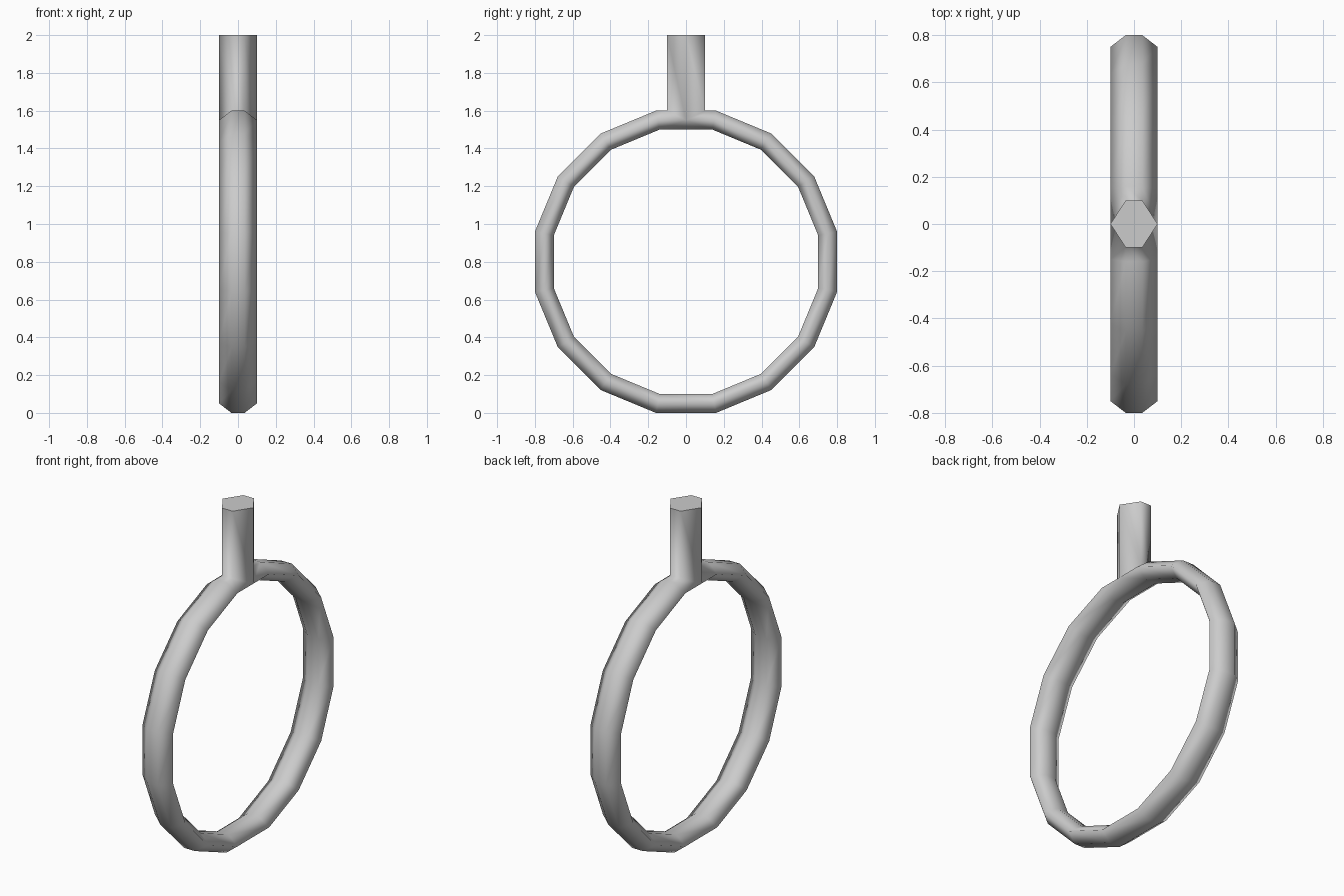
import bpy, bmesh
from math import sin, cos, pi

if "Cube" in bpy.data.objects:
    bpy.data.objects.remove(bpy.data.objects["Cube"])

SEG = 16            # sides of the ring
CENTRE_Z = 0.8
# hexagonal section of the ring: (x, apothem), starting on the outer face
SECTION = [(-0.035, 0.8), (0.035, 0.8), (0.1, 0.75),
           (0.035, 0.7), (-0.035, 0.7), (-0.1, 0.75)]

bm = bmesh.new()

# ring: section swept round the x axis, flat side at top and bottom
rings = []
for i in range(SEG):
    a = (i + 0.5) * 2 * pi / SEG
    rings.append([bm.verts.new((x, r / cos(pi / SEG) * sin(a),
                                CENTRE_Z + r / cos(pi / SEG) * cos(a)))
                  for x, r in SECTION])
for i in range(SEG - 1):
    for k in range(6):
        n = (k + 1) % 6
        bm.faces.new((rings[i][k], rings[i][n], rings[i + 1][n], rings[i + 1][k]))

# handle: hexagon growing out of the top segment of the ring
HEX = [(-0.035, 0.1, 1.6), (0.035, 0.1, 1.6), (0.1, 0, 1.55),
       (0.035, -0.1, 1.6), (-0.035, -0.1, 1.6), (-0.1, 0, 1.55)]
base = [bm.verts.new(p) for p in HEX]
top = [bm.verts.new((x, y, 2.0)) for x, y, z in HEX]
for k in range(6):
    n = (k + 1) % 6
    bm.faces.new((base[k], base[n], top[n], top[k]))
cap = bm.faces.new(top)

# top segment of the ring, stitched around the foot of the handle
back, front = rings[0], rings[-1]
bm.faces.new((back[0], back[1], base[1], base[0]))
bm.faces.new((front[1], front[0], base[4], base[3]))
for s, o, inner, mid, hb, hf in ((2, 1, 3, base[2], base[1], base[3]),
                                 (5, 0, 4, base[5], base[0], base[4])):
    bm.faces.new((back[o], back[s], mid, hb))
    bm.faces.new((front[s], front[o], hf, mid))
    bm.faces.new((back[s], back[inner], front[inner], front[s], mid))
bm.faces.new((back[3], back[4], front[4], front[3]))

# smooth body, flat crisp cap
bmesh.ops.recalc_face_normals(bm, faces=bm.faces[:])
for f in bm.faces:
    f.smooth = f is not cap
for e in cap.edges:
    e.smooth = False

mesh = bpy.data.meshes.new("ring_with_handle")
bm.to_mesh(mesh)
bm.free()
obj = bpy.data.objects.new("ring_with_handle", mesh)
bpy.context.collection.objects.link(obj)
